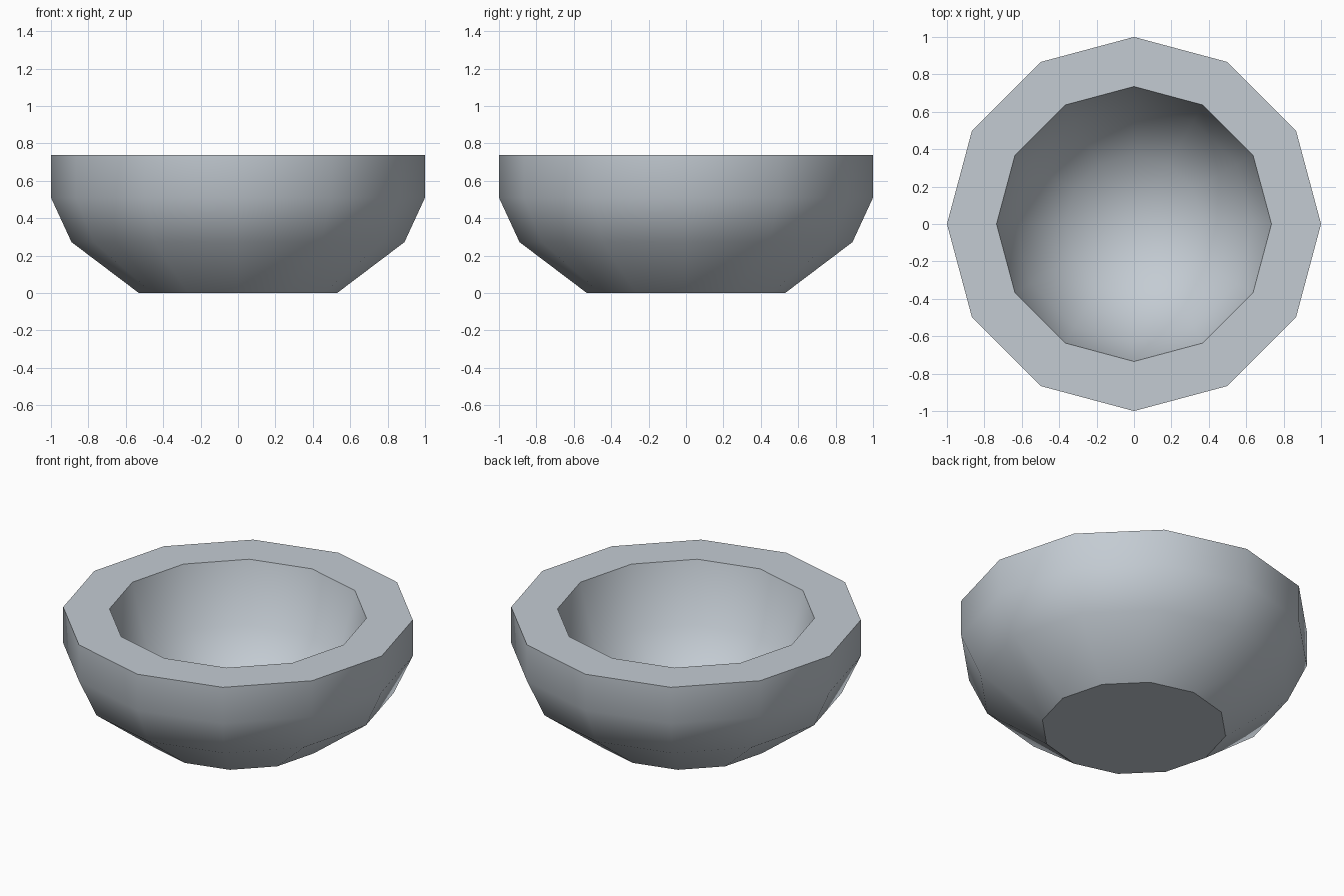
import bpy
import bmesh
from math import cos, sin, pi, radians

cube = bpy.data.objects.get("Cube")
if cube:
    bpy.data.objects.remove(cube)

SIDES = 12
HEIGHT = 0.737
HOLLOW = 0.735  # radius of the round hollow

# Blue grey material
stone = bpy.data.materials.new("blue grey")
stone.use_nodes = True
color = (0.55, 0.60, 0.65, 1)
stone.diffuse_color = color
stone.node_tree.nodes["Principled BSDF"].inputs["Base Color"].default_value = color

# Outer wall from the foot to the rim, then the hemispherical hollow
profile = [(0.53, 0), (0.89, 0.272), (1, 0.51), (1, HEIGHT)]
profile += [(HOLLOW * cos(radians(a)), HEIGHT - HOLLOW * sin(radians(a)))
            for a in (0, 30, 60)]

bm = bmesh.new()
rings = [[bm.verts.new((r * cos(2 * pi * i / SIDES), r * sin(2 * pi * i / SIDES), z))
          for i in range(SIDES)] for r, z in profile]
pole = bm.verts.new((0, 0, HEIGHT - HOLLOW))

# Walls, rim and the fan at the bottom of the hollow
for i in range(SIDES):
    j = (i + 1) % SIDES
    for low, high in zip(rings, rings[1:]):
        bm.faces.new((low[i], low[j], high[j], high[i]))
    bm.faces.new((rings[-1][i], rings[-1][j], pole))

# Underside
bm.faces.new(rings[0][::-1])
bmesh.ops.recalc_face_normals(bm, faces=bm.faces[:])

mesh = bpy.data.meshes.new("bowl")
bm.to_mesh(mesh)
bm.free()
mesh.materials.append(stone)
bowl = bpy.data.objects.new("bowl", mesh)
bpy.context.collection.objects.link(bowl)

# Smooth walls with crisp rim and foot
bpy.ops.object.select_all(action="DESELECT")
bowl.select_set(True)
bpy.context.view_layer.objects.active = bowl
bpy.ops.object.shade_smooth_by_angle(angle=radians(35))
